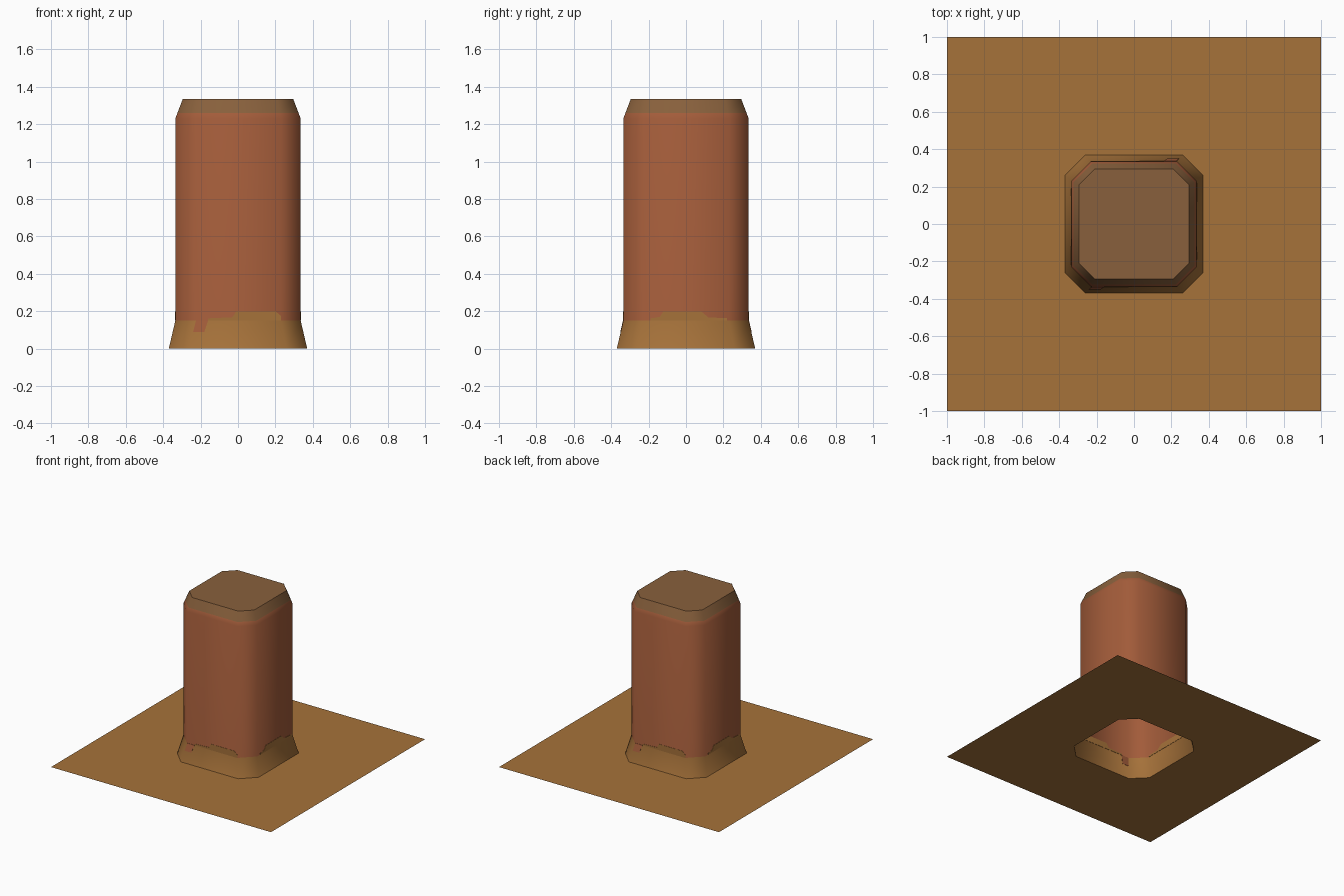
import bpy, bmesh, math
from mathutils import Matrix

if "Cube" in bpy.data.objects:
    bpy.data.objects.remove(bpy.data.objects["Cube"])


def material(name, rgb):
    lin = [c / 12.92 if c <= 0.04045 else ((c + 0.055) / 1.055) ** 2.4
           for c in (v / 255 for v in rgb)]
    m = bpy.data.materials.new(name)
    m.diffuse_color = (*lin, 1)
    m.use_nodes = True
    m.node_tree.nodes["Principled BSDF"].inputs["Base Color"].default_value = m.diffuse_color
    return m


OCHRE = material("ochre_earth", (166, 114, 58))
CLAY = material("red_clay", (163, 92, 58))
BROWN = material("dull_brown", (136, 96, 60))


def make_object(name, bm, mats):
    me = bpy.data.meshes.new(name)
    bm.to_mesh(me)
    bm.free()
    for m in mats:
        me.materials.append(m)
    ob = bpy.data.objects.new(name, me)
    bpy.context.collection.objects.link(ob)
    return ob


def ring(bm, z, half, flat):
    """Square with cut corners, counter-clockwise."""
    pts = []
    for i in range(4):
        c, s = round(math.cos(i * math.pi / 2)), round(math.sin(i * math.pi / 2))
        for y in (-flat, flat):
            pts.append(bm.verts.new((c * half - s * y, s * half + c * y, z)))
    return pts


BASE_H, BASE, WALL = 0.15, 0.37, 0.335

# Column: flared foot, straight wall, bevelled cap, open underneath
bm = bmesh.new()
levels = [(0, BASE, 0.26), (BASE_H, WALL, 0.23), (1.23, WALL, 0.23),
          (1.26, 0.324, 0.224), (1.335, 0.295, 0.21)]
rings = [ring(bm, *lv) for lv in levels]
for lo, hi, mat in zip(rings, rings[1:], (0, 1, 1, 2)):
    for i in range(8):
        j = (i + 1) % 8
        bm.faces.new((lo[i], lo[j], hi[j], hi[i])).material_index = mat
bm.faces.new(rings[-1]).material_index = 2
column = make_object("column", bm, (OCHRE, CLAY, BROWN))
bpy.context.view_layer.objects.active = column
column.select_set(True)
bpy.ops.object.shade_smooth_by_angle(angle=math.radians(60))

# Ground sheet with an opening under the column
bm = bmesh.new()
hole = ring(bm, 0, BASE, 0.26)
outer = [bm.verts.new((x, y, 0)) for x, y in ((1, -1), (1, 1), (-1, 1), (-1, -1))]
for i in range(4):
    a, b, c = hole[2 * i], hole[2 * i + 1], hole[(2 * i + 2) % 8]
    p, q = outer[i], outer[(i + 1) % 4]
    bm.faces.new((a, p, q, b))
    bm.faces.new((b, q, c))
make_object("ground_sheet", bm, (OCHRE,))


# Uneven earth line: thin painted patches lying in the wall, seen from both sides
def patch(name, outline, mat, turns):
    bm = bmesh.new()
    for t in turns:
        layers = []
        for off in (0.002, -0.002):
            layers.append([bm.verts.new((
                u, -(BASE + (WALL - BASE) * min(z / BASE_H, 1) + off), z))
                for u, z in outline])
        front, back = layers
        bm.faces.new(front)
        bm.faces.new(back[::-1])
        for i in range(len(outline)):
            j = (i + 1) % len(outline)
            bm.faces.new((front[j], front[i], back[i], back[j]))
        bmesh.ops.rotate(bm, verts=front + back, cent=(0, 0, 0),
                         matrix=Matrix.Rotation(t * math.pi / 2, 3, 'Z'))
    make_object(name, bm, (mat,))


patch("earth_edge_front_back",
      [(-0.16, 0.15), (0.23, 0.15), (0.23, 0.175), (0.2, 0.2), (-0.01, 0.2),
       (-0.03, 0.168), (-0.16, 0.162)], OCHRE, (0, 2))
patch("earth_edge_sides",
      [(-0.19, 0.15), (0.22, 0.15), (0.22, 0.163), (0.12, 0.167), (0.08, 0.2),
       (-0.12, 0.2), (-0.14, 0.17), (-0.19, 0.162)], OCHRE, (1, 3))
patch("clay_drip",
      [(-0.24, 0.09), (-0.18, 0.09), (-0.16, 0.15), (-0.225, 0.15)],
      CLAY, (0, 2))
